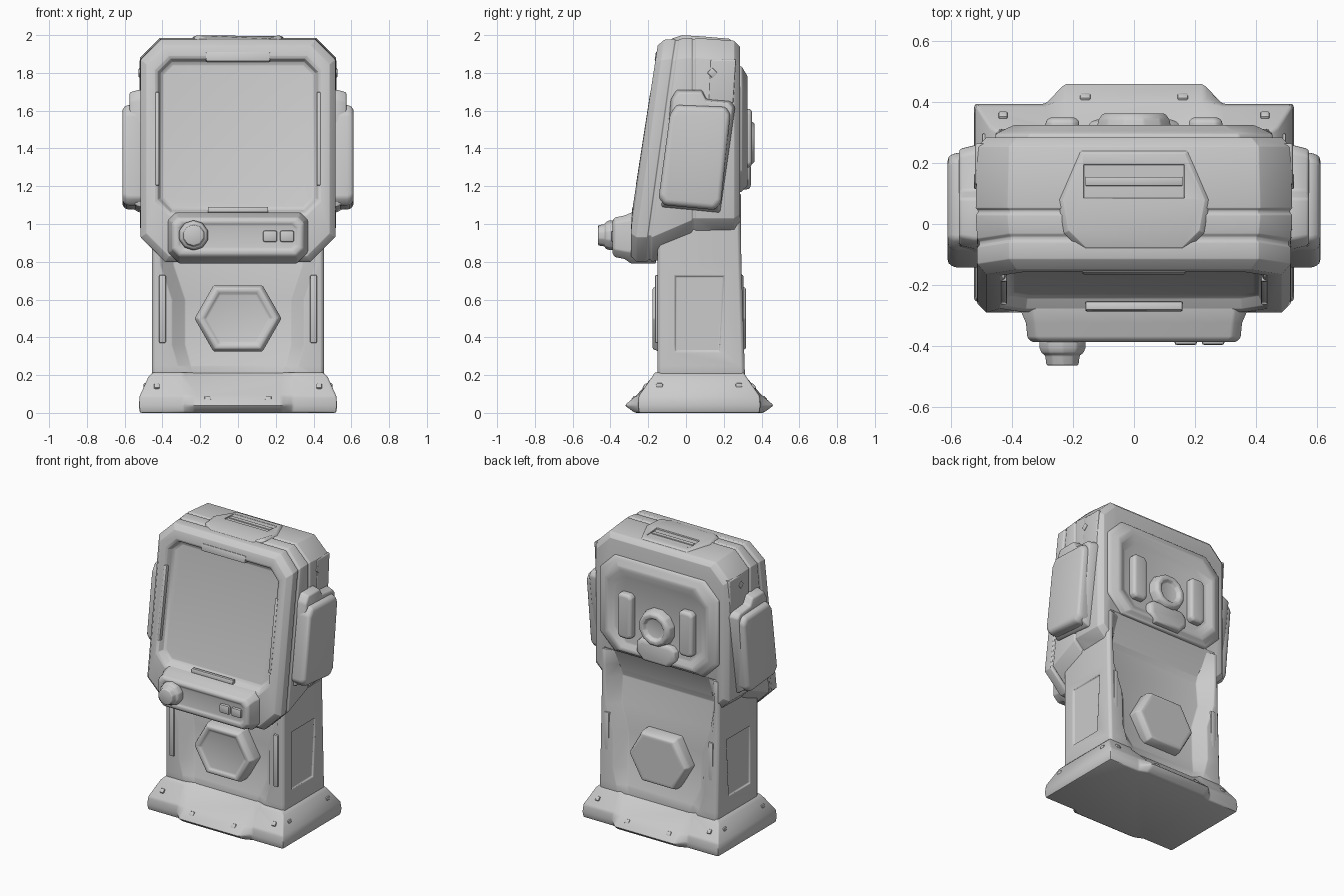
import bpy, bmesh, math

if "Cube" in bpy.data.objects:
    bpy.data.objects.remove(bpy.data.objects["Cube"])

SLOPE = 0.155                      # lean of the screen face
TILT = -math.atan(SLOPE)
YC = 0.07                          # middle of the pedestal in y


def loft(name, rings, bevel=0.01, cut=None):
    """Closed skin through rings of equal point count, softened and smoothed."""
    bm = bmesh.new()
    vs = [[bm.verts.new(p) for p in r] for r in rings]
    n = len(rings[0])
    for a, b in zip(vs, vs[1:]):
        for i in range(n):
            bm.faces.new((a[i], a[(i + 1) % n], b[(i + 1) % n], b[i]))
    bm.faces.new(vs[0])
    bm.faces.new(vs[-1])
    bmesh.ops.recalc_face_normals(bm, faces=bm.faces)
    me = bpy.data.meshes.new(name)
    bm.to_mesh(me)
    bm.free()
    ob = bpy.data.objects.new(name, me)
    bpy.context.collection.objects.link(ob)
    for c in cut or []:
        m = ob.modifiers.new("cut", 'BOOLEAN')
        m.operation, m.object, m.solver = 'DIFFERENCE', c, 'EXACT'
    if bevel:
        m = ob.modifiers.new("soften", 'BEVEL')
        m.width, m.segments, m.limit_method = bevel, 2, 'ANGLE'
        m.angle_limit = math.radians(25)
    bpy.ops.object.select_all(action='DESELECT')
    ob.select_set(True)
    bpy.context.view_layer.objects.active = ob
    for m in list(ob.modifiers):
        bpy.ops.object.modifier_apply(modifier=m.name)
    for c in cut or []:
        bpy.data.objects.remove(c)
    ob.select_set(True)
    bpy.ops.object.shade_smooth_by_angle(angle=math.radians(40))
    return ob


def octo(y, hw, z0, z1, ct, cb=None, cx=0):
    """Chamfered rectangle in xz; y is a number or a function of z."""
    cb = ct if cb is None else cb
    half = [(hw - cb, z0), (hw, z0 + cb), (hw, z1 - ct), (hw - ct, z1)]
    pts = half + [(-x, z) for x, z in reversed(half)]
    return [(cx + x, y(z) if callable(y) else y, z) for x, z in pts]


def face(d):
    """Leaning front plane, pushed back by d."""
    return lambda z: -0.29 + SLOPE * (max(z, 1.03) - 1.04) + d


def box(name, c, s, rx=0.0, bevel=0.006):
    rings = [[(sx * s[0] / 2, sy * s[1] / 2, z * s[2] / 2)
              for sx, sy in ((-1, -1), (1, -1), (1, 1), (-1, 1))] for z in (-1, 1)]
    ob = loft(name, rings, bevel)
    ob.location, ob.rotation_euler = c, (rx, 0, 0)
    return ob


def round_y(name, cx, cz, steps, n, bevel=0.006):
    """Turned part along y from (radius, y) steps."""
    return loft(name, [[(cx + r * math.cos(math.tau * (i + .5) / n), y,
                         cz + r * math.sin(math.tau * (i + .5) / n))
                        for i in range(n)] for r, y in steps], bevel)


def prism_x(name, poly, steps, bevel=0.01):
    """yz polygon stacked along x; steps are (x, scale)."""
    cy = sum(p[0] for p in poly) / len(poly)
    cz = sum(p[1] for p in poly) / len(poly)
    return loft(name, [[(x, cy + (y - cy) * k, cz + (z - cz) * k) for y, z in poly]
                       for x, k in steps], bevel)


# Base with stepped-out middle at the front and back
def base_ring(z, hx, corner, mid, mw=0.29, tip=0.23):
    q = [(hx, corner), (mw, corner), (tip, mid), (-tip, mid), (-mw, corner), (-hx, corner)]
    return [(x, YC + y, z) for x, y in q] + [(-x, YC - y, z) for x, y in q]


loft("base", [base_ring(0, .52, .32, .34), base_ring(.04, .525, .325, .395),
              base_ring(.09, .52, .32, .335), base_ring(.19, .475, .25, .225),
              base_ring(.215, .45, .235, .19)])


# Pedestal with corner posts and hollow front and back; the back leans in upwards
def post_ring(z, d, w=.34):
    b = .22 + max(0, .022 * (.9 - z) / .7)
    q = [(.455, -.015), (.44, 0), (w, 0), (w - .07, -d),
         (-w + .07, -d), (-w, 0), (-.44, 0), (-.455, -.015)]
    return [(x, YC + b + y, z) for x, y in q] + [(-x, YC - .22 - y, z) for x, y in q]


side_poly = [(-.06, .32), (.18, .32), (.205, .73), (-.06, .73)]
cutters = [prism_x("side_cutter", side_poly, [(s * .445, .96), (s * .48, 1.02)], 0)
           for s in (-1, 1)]
for c in cutters:
    c.hide_render = True
loft("pedestal", [post_ring(.18, .02, .30), post_ring(.25, .03, .32), post_ring(.36, .07, .35),
                  post_ring(.6, .07, .35), post_ring(.78, .075, .41),
                  post_ring(.96, .10, .42), post_ring(1.05, .07, .42),
                  post_ring(1.16, .02, .42)], .008, cutters)

# Hexagon hatches and post strips, front and back
hexa = [(.23, 0), (.13, .175), (-.13, .175), (-.23, 0), (-.13, -.175), (.13, -.175)]
for s, side in ((-1, "front"), (1, "back")):
    steps = [(1, .1), (1, .215), (.92, .247), (.8, .247), (.74, .235)]
    loft(side + "_hatch", [[(x * k, YC + s * d, .5 + z * k) for x, z in hexa]
                           for k, d in steps[:5 if s < 0 else 4]], .008)
    for m in (-1, 1):
        box(side + "_post_strip", (m * .40, YC + s * .221, .55), (.035, .025, .36))

# Bolts on the base
for m in (-1, 1):
    for s in (-1, 1):
        box("base_bolt", (m * .16, YC + s * .345, .075), (.035, .03, .02), -s * .9)
        box("corner_bolt", (m * .43, YC + s * .285, .14), (.03, .03, .02), -s * .9)
        box("side_bolt", (m * .49, YC + s * .21, .145), (.02, .035, .025))

# Head: screen, bezel, seams and back shell in one skin
dent = prism_x("back_dent_cutter", [(.32, 1.175), (.28, 1.17), (.185, .96), (.18, .7), (.32, .7)],
               [(-.43, 1), (.43, 1)], 0)
dent.hide_render = True
loft("head", [
    octo(face(.05), .395, 1.09, 1.84, .05),
    octo(face(.04), .41, 1.075, 1.86, .06),
    octo(face(.008), .425, 1.06, 1.875, .07),
    octo(face(0), .44, 1.045, 1.89, .075),
    octo(face(0), .485, .83, 1.945, .10, .12),
    octo(face(.03), .515, .80, 1.975, .105, .13),
    octo(face(.085), .515, .80, 1.98, .105, .13),
    octo(face(.092), .508, .81, 1.973, .105, .13),
    octo(face(.104), .508, .81, 1.973, .105, .13),
    octo(face(.112), .515, .80, 1.98, .105, .13),
    octo(.03, .52, .86, 1.985, .105, .16),
    octo(.036, .513, .87, 1.978, .105, .16),
    octo(.046, .513, .87, 1.978, .105, .16),
    octo(.052, .52, .87, 1.985, .105, .16),
    octo(.255, .515, .90, 1.97, .105, .13),
    octo(.285, .485, .93, 1.94, .10, .12)], .008, [dent])

# Screen surround details
box("screen_top_tab", (0, face(.011)(1.885), 1.885), (.34, .03, .05), TILT)
box("screen_bottom_slot", (0, face(.014)(1.075), 1.075), (.32, .03, .03), TILT)
for m in (-1, 1):
    box("screen_side_strip", (m * .428, face(.014)(1.45), 1.45), (.022, .03, .5), TILT)

# Top cover with a sunken vent
cover = [(.18, .245), (.25, .08), (.23, -.03), (.17, -.09),
         (-.17, -.09), (-.23, -.03), (-.25, .08), (-.18, .245)]


def top_z(y):
    return 2.0 - max(0, y) * .08 - max(0, -.05 - y) * .5


vent = box("vent_cutter", (0, .14, 2.0), (.33, .11, .04), 0, 0)
vent.hide_render = True
loft("top_cover", [[(x, y, 1.93) for x, y in cover],
                   [(x, y, top_z(y) - .015) for x, y in cover],
                   [(x * .93, .07 + (y - .07) * .92, top_z(y)) for x, y in cover]], .004, [vent])
box("vent_slat", (0, .14, 1.977), (.32, .03, .02), 0, .004)

# Side pods, shoulder plates and shoulder bolts
pod = [(-.145, 1.14), (-.115, 1.10), (.15, 1.075), (.185, 1.11),
       (.235, 1.58), (.21, 1.62), (-.05, 1.63), (-.085, 1.58)]
collar = [(-.13, 1.09), (.18, 1.06), (.26, 1.62), (.235, 1.65),
          (.11, 1.66), (.085, 1.71), (-.05, 1.71), (-.08, 1.66)]
shoulder = [(.12, 1.64), (.25, 1.64), (.265, 1.87), (.13, 1.87)]
for s in (-1, 1):
    prism_x("side_pod_collar", collar, [(s * .48, 1), (s * .525, 1), (s * .575, .93)])
    prism_x("side_pod", pod, [(s * .50, 1), (s * .59, 1), (s * .612, .93)], .014)
    prism_x("shoulder_plate", shoulder, [(s * .49, 1), (s * .517, 1), (s * .522, .95)], .003)
    box("shoulder_bolt", (s * .518, .14, 1.80), (.016, .04, .04), .785)

# Control panel with knob and two buttons
loft("control_panel", [
    octo(-.16, .37, .79, 1.06, .04, .06), octo(-.29, .37, .79, 1.06, .04, .06),
    octo(-.325, .355, .815, 1.045, .03, .04), octo(-.375, .35, .825, 1.035, .03, .04),
    octo(-.388, .335, .84, 1.02, .03), octo(-.388, .315, .86, 1.005, .025),
    octo(-.38, .305, .87, .995, .02)], .008)
round_y("knob", -.235, .94, [(.08, -.36), (.08, -.405), (.072, -.425), (.06, -.43),
                             (.055, -.465)], 10)
for x in (.17, .26):
    box("button", (x, -.383, .935), (.075, .03, .06), 0, .01)

# Back panel with round port, two pads and a lower lip
loft("back_panel", [
    octo(.24, .46, 1.165, 1.84, .11), octo(.295, .455, 1.17, 1.835, .11),
    octo(.306, .435, 1.185, 1.815, .11), octo(.325, .395, 1.20, 1.785, .10),
    octo(.325, .375, 1.22, 1.76, .10), octo(.303, .335, 1.255, 1.71, .09)], .007)
round_y("back_port", 0, 1.43, [(.135, .28), (.12, .345), (.105, .363), (.08, .363),
                               (.068, .34)], 12)
loft("back_lip", [octo(.28, .16, 1.18, 1.33, .03, .05), octo(.333, .145, 1.185, 1.33, .03, .05),
                  octo(.343, .125, 1.20, 1.31, .03, .04)], .006)
for m in (-1, 1):
    loft("back_pad", [octo(.28, .055, 1.30, 1.61, .02, cx=m * .235),
                      octo(.338, .055, 1.30, 1.61, .02, cx=m * .235),
                      octo(.35, .042, 1.315, 1.595, .015, cx=m * .235)], .007)
